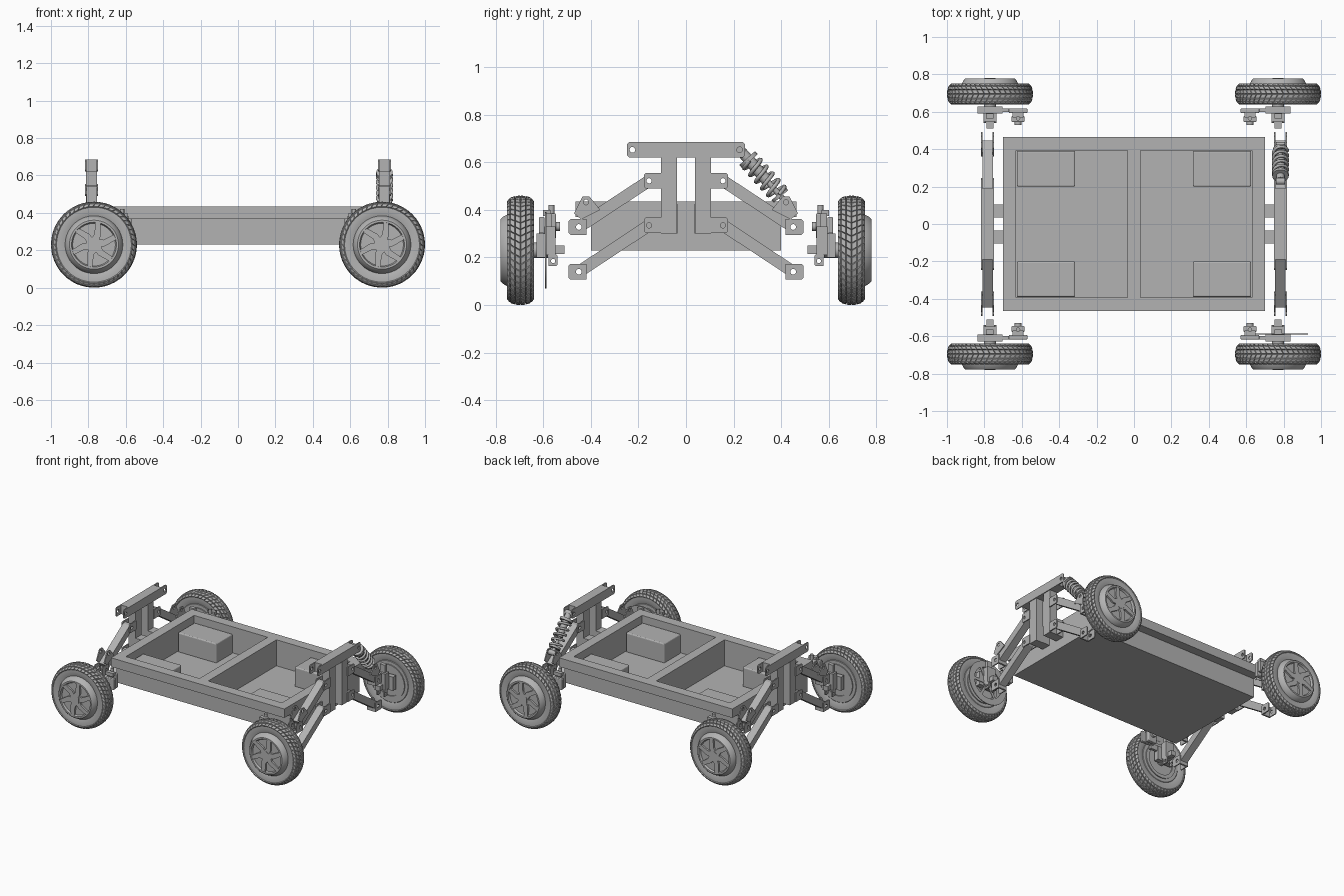
import bpy, bmesh
from math import sin, cos, pi, tau
from mathutils import Vector

cube = bpy.data.objects.get("Cube")
if cube:
    bpy.data.objects.remove(cube, do_unlink=True)

grey = bpy.data.materials.new("plain grey")
grey.use_nodes = True
grey.diffuse_color = (0.45, 0.45, 0.45, 1)
grey.node_tree.nodes["Principled BSDF"].inputs["Base Color"].default_value = grey.diffuse_color


def finish(name, bm, smooth=False):
    bmesh.ops.recalc_face_normals(bm, faces=bm.faces)
    mesh = bpy.data.meshes.new(name)
    bm.to_mesh(mesh)
    bm.free()
    mesh.materials.append(grey)
    ob = bpy.data.objects.new(name, mesh)
    bpy.context.collection.objects.link(ob)
    if smooth:
        select(ob)
        bpy.ops.object.shade_smooth_by_angle(angle=0.6)
    return ob


def select(ob):
    bpy.ops.object.select_all(action='DESELECT')
    ob.select_set(True)
    bpy.context.view_layer.objects.active = ob


def box(name, x, y, z, bevel=0):
    bm = bmesh.new()
    bmesh.ops.create_cube(bm, size=1)
    for v in bm.verts:
        v.co = [(a + b) / 2 + c * (b - a) for (a, b), c in zip((x, y, z), v.co)]
    if bevel:
        bmesh.ops.recalc_face_normals(bm, faces=bm.faces)
        bmesh.ops.bevel(bm, geom=bm.edges[:], offset=bevel, segments=3, profile=0.5, affect='EDGES')
    return finish(name, bm)


def prism(name, outline, d0, d1, holes=(), place=lambda u, v, d: (d, u, v)):
    """Outline with round holes, extruded from d0 to d1."""
    bm = bmesh.new()
    loops = [outline] + [[(u + r * cos(tau * i / 16), v + r * sin(tau * i / 16)) for i in range(16)]
                         for u, v, r in holes]
    for loop in loops:
        vs = [bm.verts.new((u, v, d0)) for u, v in loop]
        for a, b in zip(vs, vs[1:] + vs[:1]):
            bm.edges.new((a, b))
    bmesh.ops.triangle_fill(bm, use_beauty=True, use_dissolve=False, edges=bm.edges[:])
    new = bmesh.ops.extrude_face_region(bm, geom=bm.faces[:] + bm.edges[:] + bm.verts[:], use_keep_orig=True)["geom"]
    for v in new:
        if isinstance(v, bmesh.types.BMVert):
            v.co.z = d1
    for v in bm.verts:
        v.co = place(*v.co)
    return finish(name, bm)


def cylinder(name, p0, p1, r, sides=24):
    p0, p1 = Vector(p0), Vector(p1)
    bm = bmesh.new()
    bmesh.ops.create_cone(bm, cap_ends=True, segments=sides, radius1=r, radius2=r, depth=(p1 - p0).length)
    turn = (p1 - p0).to_track_quat('Z', 'Y')
    for v in bm.verts:
        v.co = turn @ v.co + (p0 + p1) / 2
    return finish(name, bm, True)


def lathe(name, profile, centre, sy, steps=48, chevron=0, tread=0):
    """Closed profile of (radius, outward offset) turned about the axle."""
    bm = bmesh.new()
    mid = len(profile) // 2
    rings = []
    for j, (r, y) in enumerate(profile):
        angles = [tau * (i + chevron * abs(j - mid)) / steps for i in range(steps)]
        rings.append([bm.verts.new((centre[0] + r * cos(a), sy * (centre[1] + y), centre[2] + r * sin(a)))
                      for a in angles])
    for a, b in zip(rings, rings[1:] + rings[:1]):
        for i in range(steps):
            k = (i + 1) % steps
            bm.faces.new((a[i], a[k], b[k], b[i]))
    bmesh.ops.remove_doubles(bm, verts=bm.verts, dist=1e-5)
    bmesh.ops.recalc_face_normals(bm, faces=bm.faces)
    if tread:
        hub = Vector((centre[0], 0, centre[2]))
        blocks = []
        for f in bm.faces:
            c = f.calc_center_median()
            if (Vector((c.x, 0, c.z)) - hub).length > tread:
                blocks.append(f)
        bmesh.ops.inset_individual(bm, faces=blocks, thickness=0.0025, depth=0.006)
    return finish(name, bm, True)


def rng(s, a, b):
    return tuple(sorted((s * a, s * b)))


def rect(s, y0, y1, z0, z1, c=0):
    """Rectangle in side view with chamfered outer corners."""
    return [(s * y0, z0), (s * (y1 - c), z0), (s * y1, z0 + c), (s * y1, z1 - c), (s * (y1 - c), z1), (s * y0, z1)]


# Chassis tray with two pockets
tray = prism("chassis_tray", [(-.4, .23), (.4, .23), (.4, .37), (.465, .37), (.465, .435),
                              (-.465, .435), (-.465, .37), (-.4, .37)], -.7, .7)
for x in ((-.63, -.035), (.035, .63)):
    cutter = box("pocket_cutter", x, (-.393, .393), (.245, .6))
    cutter.hide_render = True
    mod = tray.modifiers.new("pocket", 'BOOLEAN')
    mod.operation, mod.solver, mod.object = 'DIFFERENCE', 'EXACT', cutter
    select(tray)
    bpy.ops.object.modifier_apply(modifier=mod.name)
    bpy.data.objects.remove(cutter, do_unlink=True)

AXLE_X, AXLE_Z, WHEEL_Y, BAR_X = .77, .23, .695, .783
HALF = [(.15, .045), (.175, .053), (.2, .053), (.216, .041), (.2225, .022)]
TYRE = [(r, -y) for r, y in HALF] + [(.224, 0)] + HALF[::-1]
RIM = [(0, -.048), (.148, -.048), (.155, -.042), (.155, .045), (.148, .06), (.14, .075),
       (.131, .084), (.12, .084), (.114, .07), (0, .07)]


def arm(name, s, p, q, x0, x1):
    """Sloping link with a clevis at its outer end."""
    a, b = Vector(p), Vector(q)
    n = (b - a).normalized()
    side = Vector((-n.y, n.x)) * .025
    a2, b2 = a - n * .022, b - n * .02
    pts = [a2 + side * .6, a + side, b2 + side, b2 - side, a - side, a2 - side * .6]
    prism(name, [(s * v.x, v.y) for v in pts], x0 + .007, x1 - .007, [(s * a.x, a.y, .011)])
    for e in (x0, x1 - .008):
        prism(name + "_clevis", rect(s, b.x - .022, b.x + .043, b.y - .033, b.y + .033, .008),
              e, e + .008, [(s * b.x, b.y, .012)])
    box(name + "_web", (x0, x1), rng(s, b.x - .032, b.x - .02), (b.y - .033, b.y + .033))


for sx in (-1, 1):
    x0, x1 = rng(sx, BAR_X - .035, BAR_X + .035)
    # Suspension tower at each end of the tray
    box("tower_bar", (x0 + .006, x1 - .006), (-.19, .19), (.62, .685))
    for e in (x0, x1 - .008):
        outline = [(-y, z) for y, z in rect(1, 0, .247, .62, .685, .008)][1:5][::-1]
        outline = rect(1, 0, .247, .62, .685, .008)[1:5] + outline
        prism("tower_bar_ears", outline, e, e + .008, [(s * .225, .652, .012) for s in (-1, 1)])
    for sy in (-1, 1):
        box("tower_post", (x0 + .006, x1 - .006), rng(sy, .037, .105), (.3, .62))
        box("tower_mount", rng(sx, .7, .755), rng(sy, .035, .105), (.3, .425))
        for z in (.335, .522):
            for e in (x0, x1 - .008):
                prism("pivot_ear", rect(sy, .1, .177, z - .033, z + .033, .008), e, e + .008,
                      [(sy * .155, z, .011)])

        # Control arms and shock lug
        arm("upper_arm", sy, (.155, .522), (.45, .328), x0, x1)
        arm("lower_arm", sy, (.155, .335), (.45, .14), x0, x1)
        for e in (x0, x1 - .008):
            lug = [(.47, .385), (.44, .36), (.36, .4), (.405, .455), (.435, .455)]
            prism("shock_lug", [(sy * y, z) for y, z in lug], e, e + .008, [(sy * .42, .432, .011)])

        # Wheel
        cx = sx * AXLE_X
        hub = (cx, WHEEL_Y, AXLE_Z)
        lathe("tyre", TYRE, hub, sy, chevron=.4, tread=.205)
        lathe("wheel_rim", RIM, hub, sy, 64)
        lathe("inner_ring", [(.1, -.055), (.125, -.055), (.125, -.045), (.1, -.045)], hub, sy)
        for k in range(6):
            c, s = cos(tau * k / 6), sin(tau * k / 6)
            blade = [(.02, -.012), (.06, -.008), (.119, .028), (.112, .056), (.05, .026), (.02, .03)]
            prism("rim_blade", blade, WHEEL_Y + .068, WHEEL_Y + .083,
                  place=lambda u, v, d: (cx + u * c - v * s, sy * d, AXLE_Z + u * s + v * c))
        cylinder("hub_cap", (cx, sy * .76, AXLE_Z), (cx, sy * .78, AXLE_Z), .035, 6)

        # Steering knuckle
        cylinder("axle", (cx, sy * .58, AXLE_Z), (cx, sy * .66, AXLE_Z), .032)
        box("hub_plate", (cx - .067, cx + .067), rng(sy, .592, .628), (.2, .3))
        box("knuckle_body", (cx - .034, cx + .034), rng(sy, .548, .594), (.21, .33))
        box("pivot_boss", (cx - .018, cx + .018), rng(sy, .51, .56), (.215, .25))
        box("upright", (cx - .02, cx + .02), rng(sy, .565, .592), (.32, .385))
        for e in (cx - .034, cx + .022):
            prism("lower_lug", rect(-sy, -.577, -.54, .165, .212, .004), e, e + .012, [(sy * .558, .185, .009)])

        # Brake caliper on the inboard side
        bx = sx * .62
        box("caliper_inner", (bx - .035, bx + .035), rng(sy, .545, .578), (.28, .385), .006)
        box("caliper_outer", (bx - .05, bx + .05), rng(sy, .594, .618), (.29, .37), .005)
        box("caliper_bridge", (bx - .03, bx + .03), rng(sy, .57, .6), (.375, .4))
        cylinder("caliper_bolt", (bx, sy * .565, .37), (bx, sy * .565, .42), .012, 12)
        cylinder("caliper_piston", (bx, sy * .53, .33), (bx, sy * .56, .33), .018, 16)
        box("caliper_bracket", rng(sx, .65, .74), rng(sy, .598, .618), (.265, .305))

        # Battery block in each pocket corner
        box("battery_block", rng(sx, .315, .626), rng(sy, .2, .39), (.24, .385), .008)

# Brake disc at one corner
disc_hub = (AXLE_X, .5885, AXLE_Z)
lathe("brake_disc", [(.115, -.003), (.16, -.003), (.16, .003), (.115, .003)], disc_hub, -1)
for k in range(6):
    c, s = cos(tau * k / 6), sin(tau * k / 6)
    prism("disc_spoke", [(.02, -.01), (.12, -.01), (.12, .01), (.02, .01)], .586, .591,
          place=lambda u, v, d: (AXLE_X + u * c - v * s, -d, AXLE_Z + u * s + v * c))

# Shock absorber at one corner
top, foot = Vector((BAR_X, .228, .65)), Vector((BAR_X, .42, .432))
along = foot - top
across = along.normalized().cross(Vector((1, 0, 0)))


def on(t):
    return top + along * t


for name, t0, t1, r in (("shock_head", .03, .2, .022), ("spring_top_seat", .15, .21, .044),
                        ("shock_body", .2, .6, .024), ("shock_rod", .55, .97, .012),
                        ("spring_foot_seat", .84, .89, .04)):
    cylinder(name, on(t0), on(t1), r)
for t in (0, 1):
    cylinder("shock_eye", on(t) - Vector((.025, 0, 0)), on(t) + Vector((.025, 0, 0)), .018)

curve = bpy.data.curves.new("shock_spring", 'CURVE')
curve.dimensions, curve.bevel_depth, curve.bevel_resolution = '3D', .0085, 2
curve.use_fill_caps = True
curve.materials.append(grey)
spline = curve.splines.new('POLY')
COUNT, TURNS = 100, 5
spline.points.add(COUNT)
for i, p in enumerate(spline.points):
    a = tau * TURNS * i / COUNT
    co = on(.2 + .65 * i / COUNT) + .038 * (cos(a) * Vector((1, 0, 0)) + sin(a) * across)
    p.co = (*co, 1)
spring = bpy.data.objects.new("shock_spring", curve)
bpy.context.collection.objects.link(spring)
select(spring)
bpy.ops.object.convert(target='MESH')
bpy.ops.object.shade_smooth_by_angle(angle=0.8)
